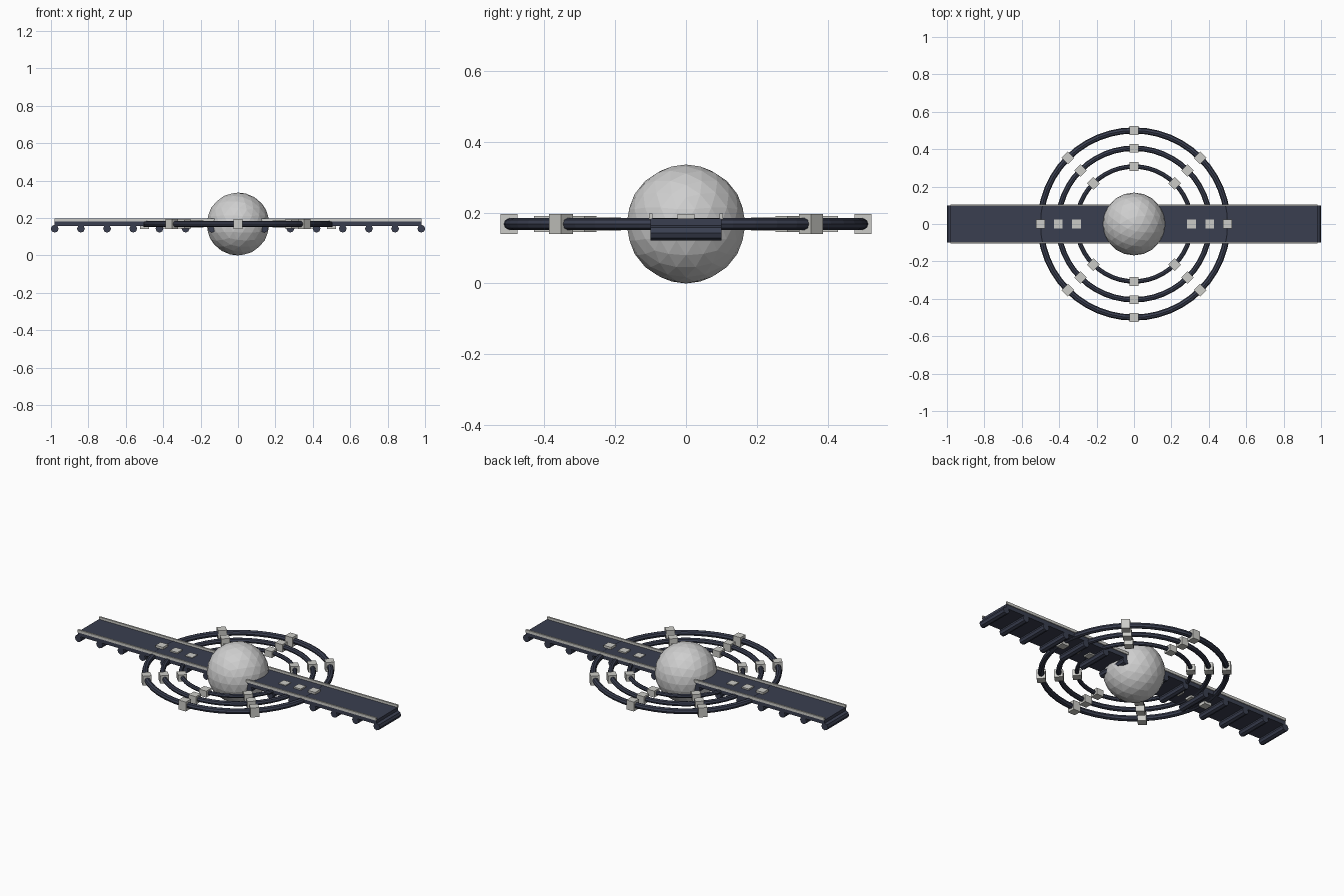
import bpy
import math

if "Cube" in bpy.data.objects:
    bpy.data.objects.remove(bpy.data.objects["Cube"])

ZC = 0.168  # height of the shared centre plane


def material(name, rgb):
    m = bpy.data.materials.new(name)
    m.diffuse_color = (*rgb, 1.0)
    m.use_nodes = True
    m.node_tree.nodes["Principled BSDF"].inputs["Base Color"].default_value = m.diffuse_color
    return m


light_grey = material("light grey", (0.62, 0.62, 0.62))
warm_grey = material("warm grey", (0.60, 0.60, 0.57))
navy = material("dark navy", (0.042, 0.049, 0.080))


def finish(name, mat):
    ob = bpy.context.object
    ob.name = name
    ob.data.materials.append(mat)
    return ob


def box(name, loc, size, mat, turn=0.0):
    bpy.ops.mesh.primitive_cube_add(size=1, location=loc, rotation=(0, 0, turn))
    ob = finish(name, mat)
    ob.scale = size
    return ob


# Central faceted sphere
bpy.ops.mesh.primitive_ico_sphere_add(subdivisions=3, radius=0.168, location=(0, 0, ZC))
finish("core_sphere", light_grey)

# Three concentric rings, each with eight blocks
for label, radius, tube, height in (("outer", 0.50, 0.0165, 0.056),
                                    ("middle", 0.405, 0.0145, 0.046),
                                    ("inner", 0.307, 0.012, 0.038)):
    bpy.ops.mesh.primitive_torus_add(major_radius=radius, minor_radius=tube,
                                     major_segments=48, minor_segments=8,
                                     location=(0, 0, ZC))
    finish(label + "_ring", navy)
    for i in range(8):
        a = i * math.pi / 4
        box(f"{label}_block_{i}", (radius * math.cos(a), radius * math.sin(a), ZC),
            (0.048, 0.048, height), warm_grey, a)

# Long deck through the sphere
box("deck", (0, 0, 0.170), (1.96, 0.20, 0.026), navy)

# Edge rails on the deck
for side, y in (("front", -0.1), ("back", 0.1)):
    box(side + "_rail", (0, y, 0.189), (1.96, 0.010, 0.016), warm_grey)

# Rollers under the deck
for k in range(-7, 8):
    bpy.ops.mesh.primitive_cylinder_add(vertices=8, radius=0.021, depth=0.20,
                                        location=(k * 0.14, 0, 0.143),
                                        rotation=(math.pi / 2, 0, 0))
    finish(f"roller_{k + 8}", navy)
